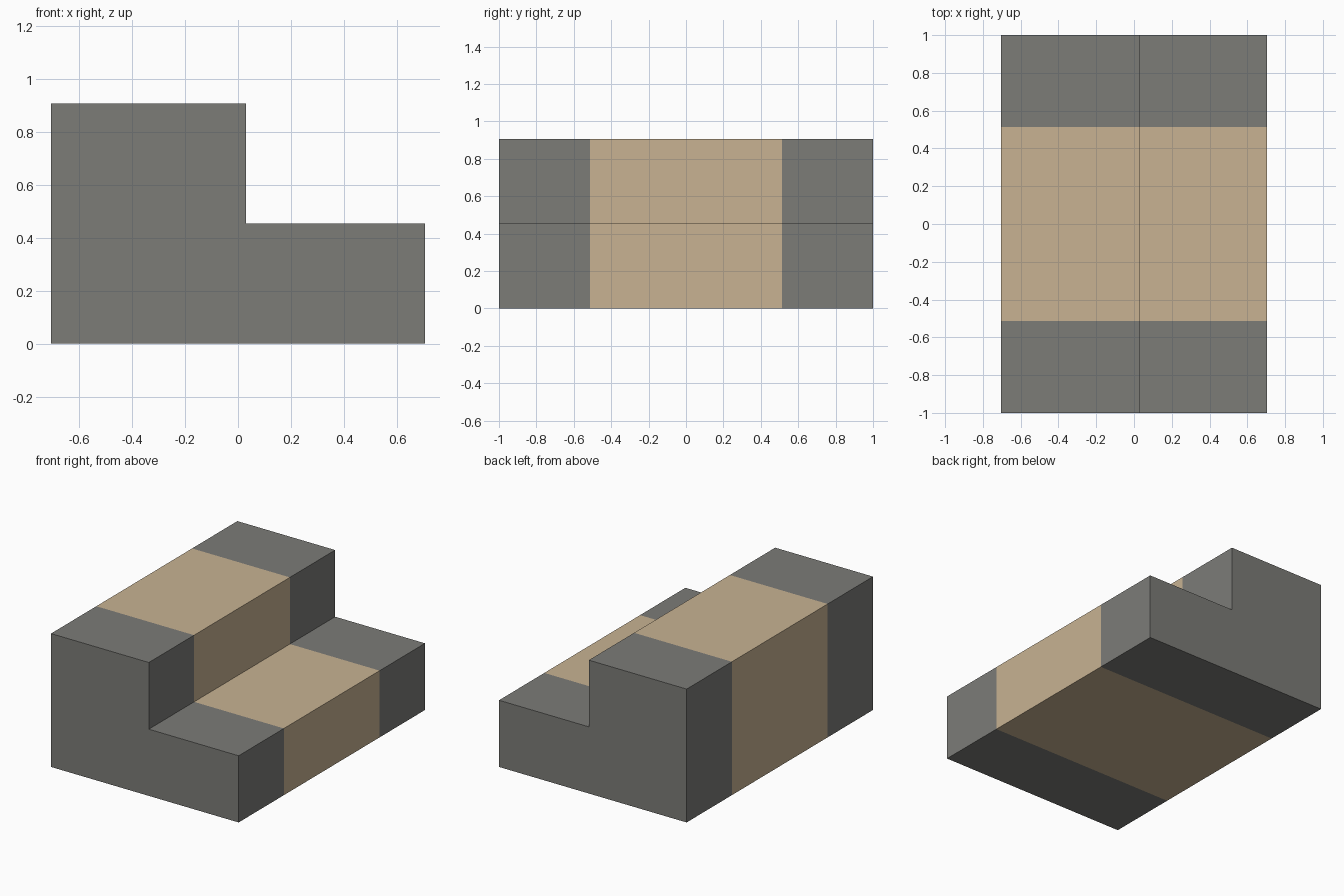
import bpy
import bmesh

if "Cube" in bpy.data.objects:
    bpy.data.objects.remove(bpy.data.objects["Cube"])


def make_material(name, color):
    mat = bpy.data.materials.new(name)
    mat.diffuse_color = (*color, 1.0)
    mat.use_nodes = True
    mat.node_tree.nodes["Principled BSDF"].inputs["Base Color"].default_value = mat.diffuse_color
    return mat


grey = make_material("dark_grey", (0.20, 0.20, 0.187))
tan = make_material("tan", (0.58, 0.45, 0.29))

# L-shaped step profile in x, z
HALF_X, STEP_X, STEP_Z, TOP_Z = 0.705, 0.03, 0.453, 0.906
STRIPE_Y = 0.514
profile = [(-HALF_X, 0), (HALF_X, 0), (HALF_X, STEP_Z),
           (STEP_X, STEP_Z), (STEP_X, TOP_Z), (-HALF_X, TOP_Z)]

# Extrude the profile along y in three sections
bm = bmesh.new()
face = bm.faces.new([bm.verts.new((x, -1.0, z)) for x, z in profile])
geom = bmesh.ops.extrude_face_region(bm, geom=[face], use_keep_orig=True)["geom"]
back = [v for v in geom if isinstance(v, bmesh.types.BMVert)]
bmesh.ops.translate(bm, verts=back, vec=(0, 2.0, 0))

# Cut the carpet band borders across the block
for y in (-STRIPE_Y, STRIPE_Y):
    bmesh.ops.bisect_plane(bm, geom=bm.verts[:] + bm.edges[:] + bm.faces[:],
                           plane_co=(0, y, 0), plane_no=(0, 1, 0))
bmesh.ops.recalc_face_normals(bm, faces=bm.faces[:])

# Tan in the middle band, grey at both ends
for f in bm.faces:
    f.material_index = int(abs(f.calc_center_median().y) < STRIPE_Y)

mesh = bpy.data.meshes.new("step_block")
bm.to_mesh(mesh)
bm.free()
mesh.materials.append(grey)
mesh.materials.append(tan)
block = bpy.data.objects.new("step_block", mesh)
bpy.context.collection.objects.link(block)
